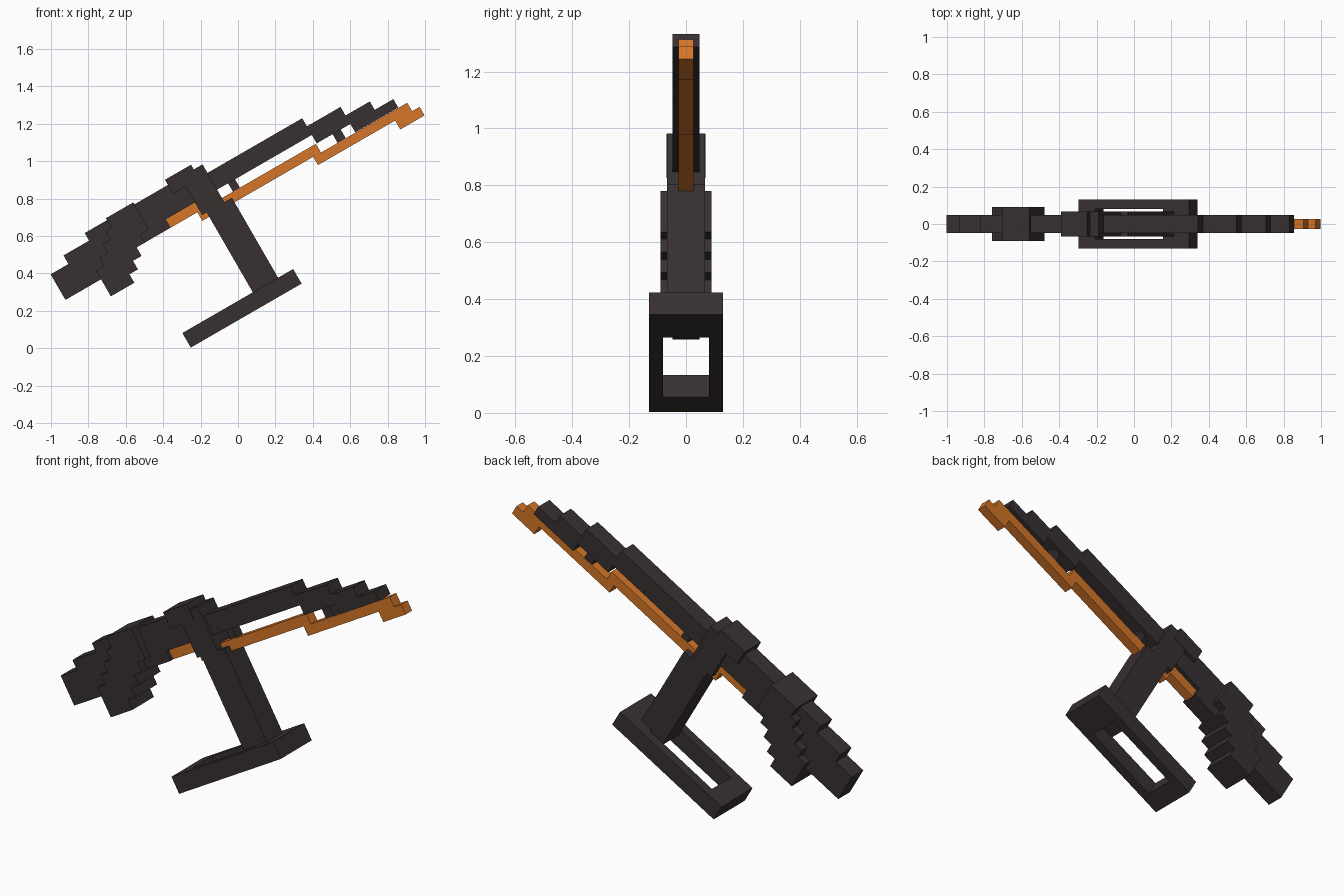
import bpy
import bmesh
from math import radians
from mathutils import Matrix

if "Cube" in bpy.data.objects:
    bpy.data.objects.remove(bpy.data.objects["Cube"], do_unlink=True)


def material(name, rgb):
    mat = bpy.data.materials.new(name)
    mat.use_nodes = True
    mat.diffuse_color = (*rgb, 1)
    mat.node_tree.nodes["Principled BSDF"].inputs["Base Color"].default_value = (*rgb, 1)
    return mat


dark = material("charcoal", (0.040, 0.030, 0.031))
orange = material("orange", (0.66, 0.18, 0.022))

# Everything is drawn level, then pitched up about the y axis
PITCH = Matrix.Rotation(radians(-30), 4, "Y")


def finish(bm, name, mat):
    bmesh.ops.recalc_face_normals(bm, faces=bm.faces)
    bm.transform(PITCH)
    mesh = bpy.data.meshes.new(name)
    bm.to_mesh(mesh)
    bm.free()
    mesh.materials.append(mat)
    obj = bpy.data.objects.new(name, mesh)
    bpy.context.collection.objects.link(obj)
    return obj


def prism(name, outline, half_width, mat):
    """Side outline (along, up) extruded across the width."""
    bm = bmesh.new()
    face = bm.faces.new([bm.verts.new((u, -half_width, v)) for u, v in outline])
    ext = bmesh.ops.extrude_face_region(bm, geom=[face])
    verts = [g for g in ext["geom"] if isinstance(g, bmesh.types.BMVert)]
    bmesh.ops.translate(bm, verts=verts, vec=(0, 2 * half_width, 0))
    return finish(bm, name, mat)


def block(name, u0, u1, v0, v1, half_width, mat):
    return prism(name, [(u0, v0), (u1, v0), (u1, v1), (u0, v1)], half_width, mat)


def stepped(name, top, bottom, half_width, mat):
    """Stair-stepped outline: lists of (start, end, height) runs."""
    pts = [p for a, b, h in bottom for p in ((a, h), (b, h))]
    pts += [p for a, b, h in reversed(top) for p in ((b, h), (a, h))]
    return prism(name, pts, half_width, mat)


# Rear stock and receiver
stepped("stock",
        [(-.67, -.56, .843), (-.56, -.402, .896), (-.402, .2, .943)],
        [(-.67, -.25, .685), (-.25, .01, .738), (.01, .2, .79)], .048, dark)

# Wide grip with stepped front and back
STEP = .0525
grip = [(-.45, .58), (-.305, .58)]
for i in range(4):
    u, v = -.305 + i * STEP, .58 + (i + 1) * STEP
    grip += [(u, v), (u + STEP, v)]
grip += [(-.095, .955), (-.264, .955), (-.264, .896), (-.30, .896), (-.30, .843),
         (-.35, .843), (-.35, .79), (-.40, .79), (-.40, .738), (-.45, .738)]
prism("grip", grip, .09, dark)

# Head block and the plate joining it to the leg
block("head", .112, .273, .889, .975, .068, dark)
block("leg_plate", .19, .327, .713, .946, .066, dark)
block("leg", .218, .374, .2, .713, .066, dark)

# Barrel, stepping down towards the muzzle
stepped("barrel",
        [(.3, .912, .893), (.912, 1.12, .843), (1.12, 1.27, .79), (1.27, 1.385, .738)],
        [(.3, .912, .79), (.912, 1.12, .738), (1.12, 1.385, .686)], .048, dark)

# Posts between barrel and rail
block("rear_post", .395, .438, .73, .795, .026, dark)
block("front_post", 1.01, 1.06, .678, .742, .026, dark)

# Orange lower rail with raised tip
stepped("rail",
        [(.01, .23, .79), (.23, .907, .738), (.907, 1.44, .684), (1.44, 1.486, .632)],
        [(.01, .175, .738), (.175, .86, .685), (.86, 1.336, .634), (1.336, 1.486, .579)],
        .027, orange)

# Hollow foot frame
bm = bmesh.new()
rings = []
for u0, u1, w in ((-.217, .467, .13), (-.113, .306, .08)):
    rings.append([bm.verts.new((u, y, .129)) for u, y in
                  ((u0, -w), (u1, -w), (u1, w), (u0, w))])
outer, inner = rings
for i in range(4):
    j = (i + 1) % 4
    bm.faces.new((outer[i], outer[j], inner[j], inner[i]))
ext = bmesh.ops.extrude_face_region(bm, geom=bm.faces[:])
bmesh.ops.translate(bm, vec=(0, 0, .09),
                    verts=[g for g in ext["geom"] if isinstance(g, bmesh.types.BMVert)])
finish(bm, "foot_frame", dark)
